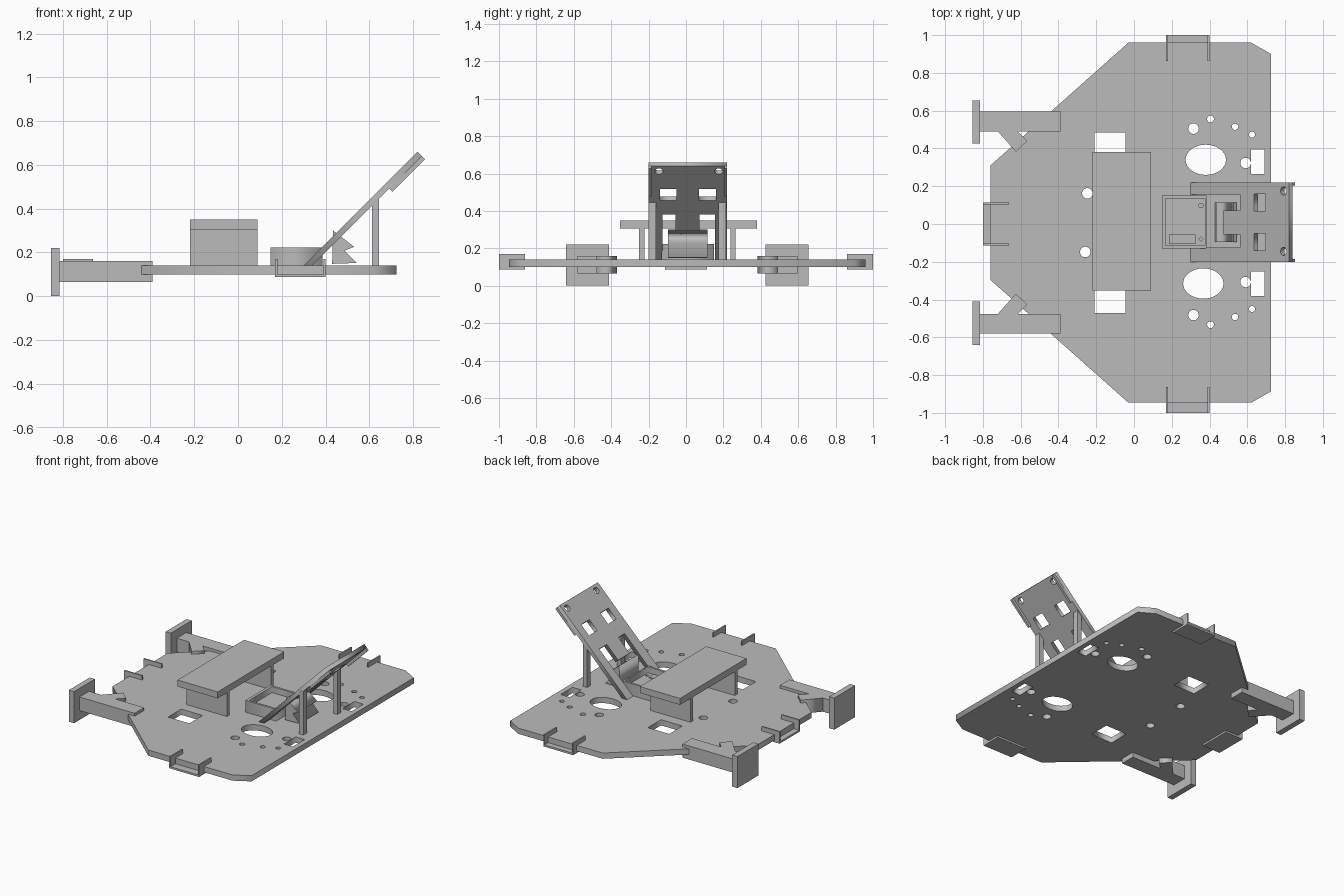
import bpy, bmesh, math
from mathutils import Matrix, Vector

cube = bpy.data.objects.get("Cube")
if cube:
    bpy.data.objects.remove(cube, do_unlink=True)

grey = bpy.data.materials.new("plain grey")
grey.use_nodes = True
colour = (0.5, 0.5, 0.5, 1)
grey.diffuse_color = colour
grey.node_tree.nodes["Principled BSDF"].inputs["Base Color"].default_value = colour

MID = 0.007  # mirror line of the chassis in y


def add(name, bm, matrix=Matrix()):
    bmesh.ops.remove_doubles(bm, verts=bm.verts, dist=0.0001)
    bmesh.ops.recalc_face_normals(bm, faces=bm.faces)
    mesh = bpy.data.meshes.new(name)
    bm.to_mesh(mesh)
    bm.free()
    mesh.materials.clear()
    mesh.materials.append(grey)
    ob = bpy.data.objects.new(name, mesh)
    ob.matrix_world = matrix
    bpy.context.collection.objects.link(ob)
    return ob


def box(name, x, y, z, matrix=Matrix()):
    bm = bmesh.new()
    bmesh.ops.create_cube(bm, size=1)
    for v in bm.verts:
        v.co = [lo + (hi - lo) * (c + 0.5) for c, (lo, hi) in zip(v.co, (x, y, z))]
    return add(name, bm, matrix)


def slab(name, outlines, low, high, matrix=Matrix()):
    """Extrude a filled outline; any further outlines become holes."""
    curve = bpy.data.curves.new(name, 'CURVE')
    curve.dimensions = '2D'
    curve.fill_mode = 'BOTH'
    curve.extrude = (high - low) / 2
    for pts in outlines:
        spline = curve.splines.new('POLY')
        spline.points.add(len(pts) - 1)
        for p, (x, y) in zip(spline.points, pts):
            p.co = (x, y, 0, 1)
        spline.use_cyclic_u = True
    temp = bpy.data.objects.new(name, curve)
    bpy.context.collection.objects.link(temp)
    deps = bpy.context.evaluated_depsgraph_get()
    mesh = bpy.data.meshes.new_from_object(temp.evaluated_get(deps))
    bm = bmesh.new()
    bm.from_mesh(mesh)
    bmesh.ops.translate(bm, verts=bm.verts, vec=(0, 0, (low + high) / 2))
    bpy.data.objects.remove(temp, do_unlink=True)
    bpy.data.curves.remove(curve)
    bpy.data.meshes.remove(mesh)
    return add(name, bm, matrix)


def rect(x0, x1, y0, y1):
    return [(x0, y0), (x1, y0), (x1, y1), (x0, y1)]


def oval(x, y, rx, ry=None, n=32):
    ry = ry or rx
    return [(x + rx * math.cos(math.tau * i / n), y + ry * math.sin(math.tau * i / n))
            for i in range(n)]


def mirror(pts):
    return [(x, 2 * MID - y) for x, y in pts]


# Base plate with its round and square holes
half = [(-0.76, 0.31), (-0.03, 0.96), (0.62, 0.96), (0.725, 0.9)]
holes = [oval(-0.247, 0.162, 0.028), oval(-0.258, -0.148, 0.028)]
holes += [oval(0.38, 0.34, 0.107, 0.08), oval(0.367, -0.315, 0.107, 0.08)]
for x, y, r in [(0.315, 0.487, 0.028), (0.405, 0.538, 0.018), (0.535, 0.497, 0.017),
                (0.625, 0.455, 0.016), (0.591, 0.32, 0.028)]:
    shift = 0.018 if r < 0.029 and y > 0.4 else 0.003
    holes += [oval(x, y + shift, r, n=20), mirror(oval(x, y + shift / 2, r, n=20))]
for window in (rect(-0.21, -0.045, 0.34, 0.485), rect(0.62, 0.69, 0.265, 0.395)):
    holes += [window, mirror(window)]
holes = [[(x, y) for x, y in h] for h in holes]
slab("base_plate", [half + mirror(half)[::-1]] + holes, 0.1, 0.14)

# Rear arms with diagonal braces and end plates
for side, s in (("left", 1), ("right", -1)):
    def span(a, b):
        return sorted((MID + s * a, MID + s * b))
    box(side + "_arm", (-0.815, -0.39), span(0.483, 0.588), (0.065, 0.16))
    box(side + "_end_plate", (-0.855, -0.815), span(0.418, 0.648), (0, 0.22))
    brace = [(-0.73, 0.5), (-0.625, 0.383), (-0.565, 0.44), (-0.625, 0.5)]
    slab(side + "_brace", [brace if s > 0 else mirror(brace)], 0.065, 0.16)

    # Table legs and board struts
    box(side + "_table_leg", (-0.22, 0.09), span(0.23, 0.258), (0.14, 0.305))
    box(side + "_strut", (0.612, 0.645), span(0.168, 0.208), (0.14, 0.445))


# Edge channels: a floor under the plate and two upright walls
def channel(name, matrix, width, depth):
    w, t = width / 2, 0.01
    box(name + "_floor", (-w, w), (-depth, 0), (0.087, 0.1), matrix)
    for tag, x in (("a", -w), ("b", w - t)):
        box(name + "_wall_" + tag, (x, x + t), (-depth, 0), (0.087, 0.17), matrix)


for name, place, turn, width in (("left_channel", (0.285, 1, 0), 0, 0.23),
                                 ("right_channel", (0.285, -1, 0), math.pi, 0.23),
                                 ("rear_channel", (-0.8, 0, 0), math.pi / 2, 0.225)):
    channel(name, Matrix.Translation(place) @ Matrix.Rotation(turn, 4, 'Z'), width, 0.138)

# Raised table
box("table_top", (-0.22, 0.09), (-0.352, 0.38), (0.305, 0.35))

# Shallow tray with rim, floor and small fittings
outer = rect(0.148, 0.385, -0.13, 0.15)
inner = rect(0.168, 0.375, -0.115, 0.135)
slab("tray_rim", [outer, inner], 0.14, 0.222)
slab("tray_floor", [inner, oval(0.355, 0.098, 0.012, n=16), oval(0.355, -0.08, 0.012, n=4)],
     0.14, 0.18)
box("tray_bar", (0.185, 0.325), (-0.105, -0.055), (0.18, 0.188))

# Sloping board: forked plate with tongue, windows and screw holes
slope = Matrix.Translation((0.3, 0, 0.14)) @ Matrix.Rotation(-math.pi / 4, 4, 'Y')
fork = [(0, 0.22), (0.735, 0.22), (0.735, -0.2), (0, -0.2), (0, -0.125), (0.368, -0.125),
        (0.368, -0.055), (0.245, -0.055), (0.245, 0.072), (0.368, 0.072), (0.368, 0.155), (0, 0.155)]
slab("sloping_board", [fork, rect(0.475, 0.56, -0.14, -0.05), rect(0.475, 0.56, 0.07, 0.16),
                       oval(0.695, 0.175, 0.022), oval(0.695, -0.145, 0.022)],
     -0.028, 0, slope)
for tag, y in (("left", (0.205, 0.22)), ("right", (-0.2, -0.185))):
    box(tag + "_board_flange", (0.525, 0.735), y, (-0.048, -0.028), slope)

# Wedge-shaped sensor under the tongue, drawn as a side profile
upright = Matrix.Translation((0, 0.115, 0)) @ Matrix.Rotation(math.pi / 2, 4, 'X')
slab("sensor_wedge", [[(0.435, 0.3), (0.53, 0.226), (0.487, 0.208), (0.542, 0.152), (0.43, 0.148)]],
     0, 0.21, upright)
